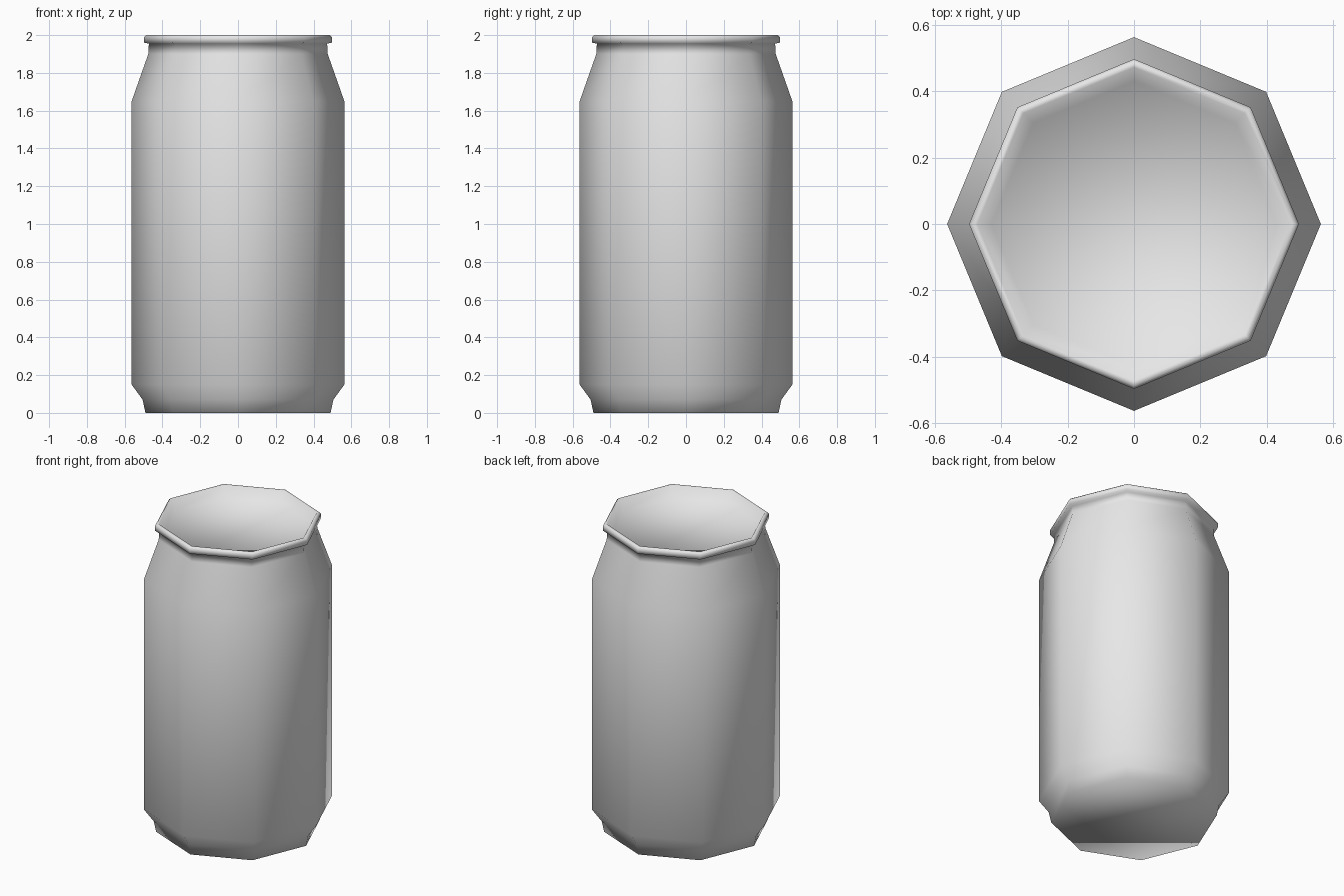
import bpy, bmesh, math

if "Cube" in bpy.data.objects:
    bpy.data.objects.remove(bpy.data.objects["Cube"])

SIDES = 8

# one plain metal colour
metal = bpy.data.materials.new("light_grey_metal")
metal.diffuse_color = (0.8, 0.8, 0.8, 1)
metal.use_nodes = True
metal.node_tree.nodes["Principled BSDF"].inputs["Base Color"].default_value = metal.diffuse_color

# (radius, height) from the base up, over the rim and down to the lid
profile = [
    (0.49, 0.0), (0.505, 0.07), (0.563, 0.15),      # foot
    (0.563, 1.65), (0.475, 1.90), (0.472, 1.955),   # wall, shoulder, neck
    (0.497, 1.96), (0.497, 1.99), (0.487, 2.0),     # rolled rim
    (0.472, 2.0), (0.43, 1.94),                     # recess wall
]

bm = bmesh.new()
rings = []
for r, z in profile:
    ring = []
    for i in range(SIDES):
        a = 2 * math.pi * i / SIDES
        ring.append(bm.verts.new((r * math.cos(a), r * math.sin(a), z)))
    rings.append(ring)

# side bands
for low, high in zip(rings, rings[1:]):
    for i in range(SIDES):
        j = (i + 1) % SIDES
        bm.faces.new((low[i], low[j], high[j], high[i]))

# base and lid
bm.faces.new(rings[0][::-1])
bm.faces.new(rings[-1])
for f in bm.faces:
    f.smooth = True

mesh = bpy.data.meshes.new("drink_can")
bm.to_mesh(mesh)
bm.free()
mesh.materials.append(metal)
can = bpy.data.objects.new("drink_can", mesh)
bpy.context.collection.objects.link(can)
